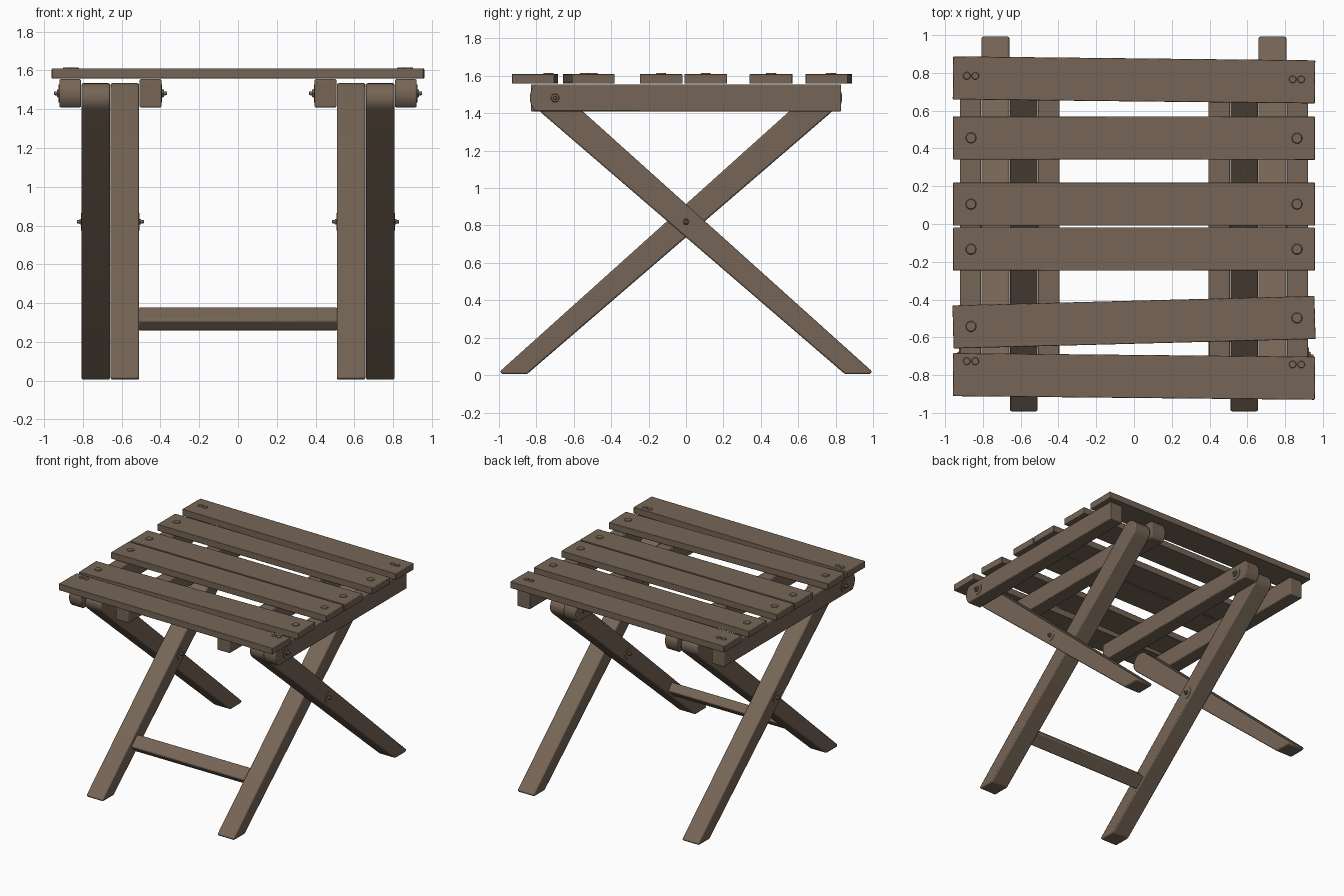
import bpy, bmesh
from math import pi, cos, sin, atan
from mathutils import Matrix, Vector

if "Cube" in bpy.data.objects:
    bpy.data.objects.remove(bpy.data.objects["Cube"])

wood = bpy.data.materials.new("weathered_brown_wood")
wood.use_nodes = True
wood.diffuse_color = (0.18, 0.13, 0.092, 1)
shader = wood.node_tree.nodes["Principled BSDF"]
shader.inputs["Base Color"].default_value = wood.diffuse_color
shader.inputs["Roughness"].default_value = 0.8


def finish(bm, name, bevel=0.0):
    """Turn a bmesh into a smooth-shaded object with softened edges."""
    bmesh.ops.recalc_face_normals(bm, faces=bm.faces[:])
    mesh = bpy.data.meshes.new(name)
    bm.to_mesh(mesh)
    bm.free()
    mesh.materials.append(wood)
    obj = bpy.data.objects.new(name, mesh)
    bpy.context.collection.objects.link(obj)
    if bevel:
        mod = obj.modifiers.new("soft_edges", "BEVEL")
        mod.width, mod.segments, mod.limit_method = bevel, 2, "ANGLE"
        mod.angle_limit = 0.7
    bpy.ops.object.select_all(action="DESELECT")
    bpy.context.view_layer.objects.active = obj
    obj.select_set(True)
    bpy.ops.object.shade_smooth_by_angle(angle=0.6)
    return obj


def prism(name, profile, x0, x1, bevel):
    """Extrude a (y, z) profile from x0 to x1."""
    bm = bmesh.new()
    face = bm.faces.new([bm.verts.new((x0, y, z)) for y, z in profile])
    out = bmesh.ops.extrude_face_region(bm, geom=[face])
    moved = [v for v in out["geom"] if isinstance(v, bmesh.types.BMVert)]
    bmesh.ops.translate(bm, verts=moved, vec=(x1 - x0, 0, 0))
    return finish(bm, name, bevel)


def box(name, size, loc, axis, angle, bevel):
    bm = bmesh.new()
    mat = Matrix.Translation(loc) @ Matrix.Rotation(angle, 4, axis) @ Matrix.Diagonal((*size, 1))
    bmesh.ops.create_cube(bm, size=1, matrix=mat)
    return finish(bm, name, bevel)


def hardware(name, loc, direction, layers):
    """Stack tapered discs (radius, top radius, height, sides) along a direction."""
    bm = bmesh.new()
    turn = Vector((0, 0, 1)).rotation_difference(Vector(direction)).to_matrix().to_4x4()
    for r1, r2, h, sides in layers:
        mat = Matrix.Translation(loc) @ turn @ Matrix.Translation((0, 0, h / 2))
        bmesh.ops.create_cone(bm, cap_ends=True, segments=sides, radius1=r1,
                              radius2=r2, depth=h, matrix=mat)
    return finish(bm, name)


def arc(cy, cz, r, start, end, steps=10):
    return [(cy + r * cos(start + (end - start) * i / steps),
             cz + r * sin(start + (end - start) * i / steps)) for i in range(steps + 1)]


def flip(profile):
    return [(-y, z) for y, z in profile]


# Profiles: tapered leg with rounded top, rail with one rounded end
tilt = atan(0.88)
leg = [(0.85, 0.005), (0.985, 0.005), (0.995, 0.02)]
leg += arc(-0.72, 1.458, 0.077, pi / 2 - tilt, 3 * pi / 2 - tilt)
rail = [(0.83, 1.41), (0.83, 1.555)] + arc(-0.735, 1.4825, 0.1, pi - 0.81, pi + 0.81)

BOLT = [(0.047, 0.047, 0.004, 24), (0.026, 0.022, 0.012, 6), (0.012, 0.009, 0.028, 12)]
PIN = [(0.045, 0.045, 0.003, 24), (0.018, 0.015, 0.01, 6), (0.01, 0.008, 0.024, 12)]

# Crossed legs, seat rails and their pivots on both sides
for s, side in ((1, "left"), (-1, "right")):
    prism(f"outer_leg_{side}", leg, s * 0.66, s * 0.807, 0.014)
    prism(f"inner_leg_{side}", flip(leg), s * 0.51, s * 0.657, 0.014)
    prism(f"outer_rail_{side}", rail, s * 0.81, s * 0.922, 0.006)
    prism(f"inner_rail_{side}", flip(rail), s * 0.395, s * 0.508, 0.006)
    hardware(f"outer_rail_bolt_{side}", (s * 0.922, -0.7, 1.482), (s, 0, 0), BOLT)
    hardware(f"inner_rail_bolt_{side}", (s * 0.395, 0.7, 1.482), (-s, 0, 0), BOLT)
    hardware(f"outer_leg_pin_{side}", (s * 0.807, 0, 0.82), (s, 0, 0), PIN)
    hardware(f"inner_leg_pin_{side}", (s * 0.51, 0, 0.82), (-s, 0, 0), PIN)

# Stretcher between the inner legs
box("stretcher", (1.03, 0.108, 0.074), (0, -0.565, 0.318), "X", tilt, 0.01)

# Seat slats: (centre y, slope across the width, paired screws)
slats = [(0.763, -0.011, True), (0.455, -0.001, False), (0.105, 0, False),
         (-0.133, 0, False), (-0.52, 0.026, False), (-0.807, -0.01, True)]
for n, (y, slope, paired) in enumerate(slats, 1):
    box(f"slat_{n}", (1.917, 0.228, 0.052), (0, y, 1.584), "Z", atan(slope), 0.004)
    for s in (1, -1):
        for x in ((0.84, 0.885) if paired else (0.863,)):
            r = 0.02 if paired else 0.029
            py = y + slope * s * x + (0.06 * (y < 0) + 0.012 if paired else 0)
            hardware(f"slat_screw_{n}", (s * x, py, 1.609), (0, 0, 1),
                     [(r, r * 0.85, 0.006, 20)])
